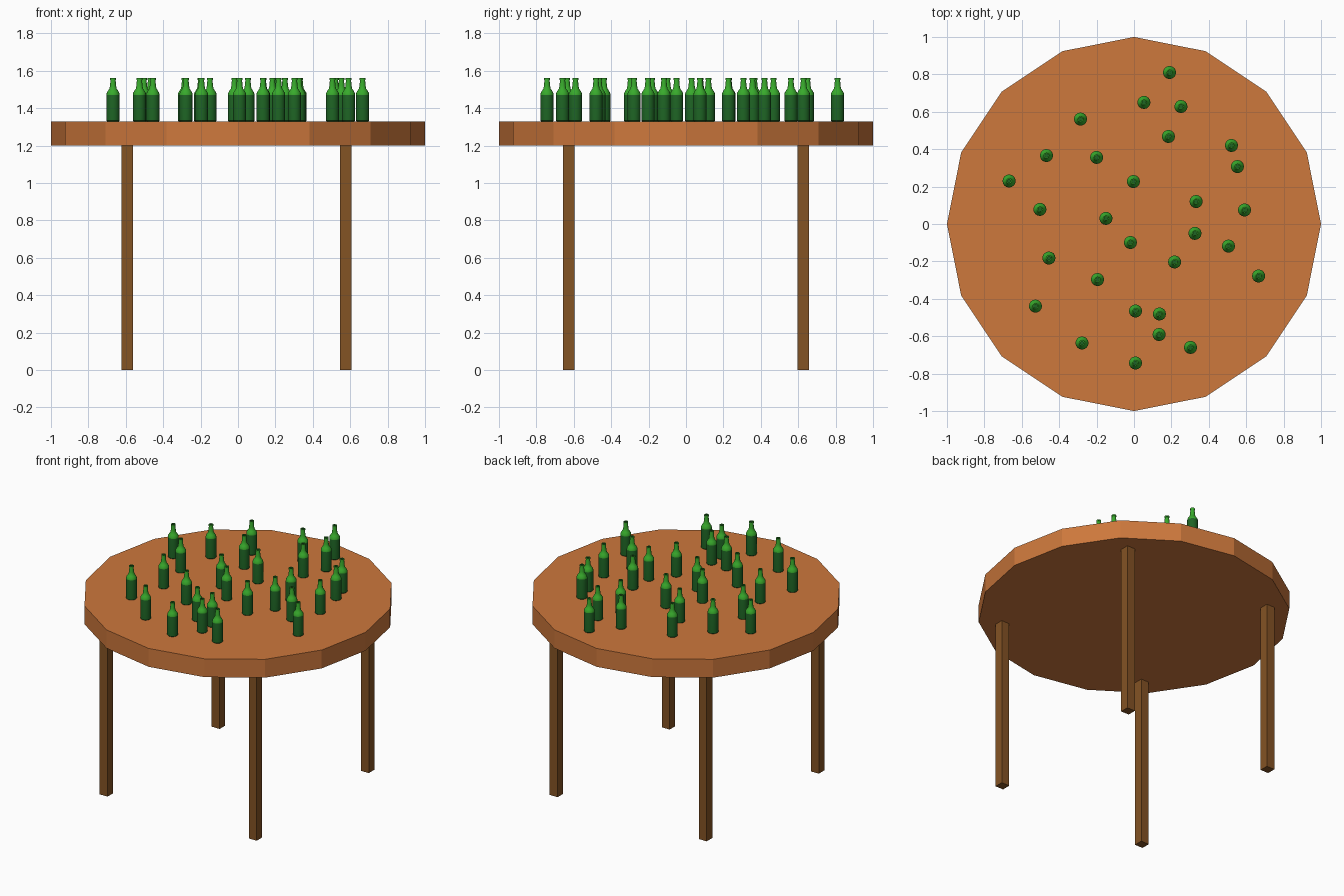
import bpy, bmesh, math

if "Cube" in bpy.data.objects:
    bpy.data.objects.remove(bpy.data.objects["Cube"])


def srgb(r, g, b):
    f = lambda c: (c / 255 / 12.92) if c < 11 else ((c / 255 + 0.055) / 1.055) ** 2.4
    return (f(r), f(g), f(b), 1)


def material(name, rgb):
    m = bpy.data.materials.new(name)
    m.diffuse_color = srgb(*rgb)
    m.use_nodes = True
    m.node_tree.nodes["Principled BSDF"].inputs["Base Color"].default_value = m.diffuse_color
    return m


TOP = material("orange wood", (205, 120, 60))
LEG = material("brown wood", (132, 83, 36))
DARK = material("dark green glass", (30, 100, 36))
BRIGHT = material("bright green glass", (56, 170, 44))

# Round sixteen-sided table top
bpy.ops.mesh.primitive_cylinder_add(vertices=16, radius=1, depth=0.13, location=(0, 0, 1.265))
top = bpy.context.object
top.name = "table_top"
top.data.materials.append(TOP)

# Four square legs
for y, fb in ((-0.627, "front"), (0.627, "back")):
    for x, lr in ((-0.592, "left"), (0.576, "right")):
        bpy.ops.mesh.primitive_cube_add(size=1, location=(x, y, 0.6))
        leg = bpy.context.object
        leg.name = f"{fb}_{lr}_leg"
        leg.scale = (0.062, 0.062, 1.2)
        leg.data.materials.append(LEG)

# Bottle: lathed profile (radius, height); body dark, shoulder and neck bright
PROFILE = [(0, 0), (0.031, 0), (0.035, 0.004), (0.035, 0.142), (0.0335, 0.152),
           (0.026, 0.165), (0.019, 0.175), (0.0165, 0.19), (0.0135, 0.222),
           (0.0155, 0.222), (0.0155, 0.232), (0.009, 0.232), (0.009, 0.212), (0, 0.212)]
SIDES = 16


def bottle_mesh():
    bm = bmesh.new()
    verts = [bm.verts.new((r, 0, z)) for r, z in PROFILE]
    edges = [bm.edges.new(p) for p in zip(verts, verts[1:])]
    bmesh.ops.spin(bm, geom=verts + edges, cent=(0, 0, 0), axis=(0, 0, 1),
                   angle=math.tau, steps=SIDES, use_duplicate=False)
    bmesh.ops.remove_doubles(bm, verts=bm.verts, dist=0.0002)
    bmesh.ops.recalc_face_normals(bm, faces=bm.faces)
    for f in bm.faces:
        c = f.calc_center_median()
        inside = c.xy.length < 0.0092 and c.z > 0.2
        f.material_index = 0 if c.z < 0.142 or inside else 1
    me = bpy.data.meshes.new("bottle")
    bm.to_mesh(me)
    bm.free()
    me.materials.append(DARK)
    me.materials.append(BRIGHT)
    return me


# Bottles scattered over the table
SPOTS = [(0.19, 0.81), (0.053, 0.65), (0.251, 0.628), (-0.286, 0.561), (0.184, 0.468),
         (0.521, 0.42), (-0.468, 0.366), (-0.2, 0.356), (0.553, 0.307), (-0.668, 0.23),
         (-0.003, 0.227), (0.332, 0.12), (-0.503, 0.078), (0.591, 0.075), (-0.15, 0.03),
         (0.326, -0.05), (-0.019, -0.099), (0.505, -0.118), (-0.455, -0.182),
         (0.217, -0.203), (0.666, -0.278), (-0.195, -0.297), (-0.527, -0.439),
         (0.008, -0.465), (0.136, -0.481), (0.134, -0.591), (-0.278, -0.636),
         (0.302, -0.66), (0.008, -0.743)]
mesh = bottle_mesh()
bpy.ops.object.select_all(action="DESELECT")
for i, (x, y) in enumerate(SPOTS, 1):
    ob = bpy.data.objects.new(f"bottle_{i:02d}", mesh)
    ob.location = (x, y, 1.33)
    bpy.context.collection.objects.link(ob)
bpy.context.view_layer.objects.active = ob
ob.select_set(True)
bpy.ops.object.shade_smooth_by_angle(angle=math.radians(35))
